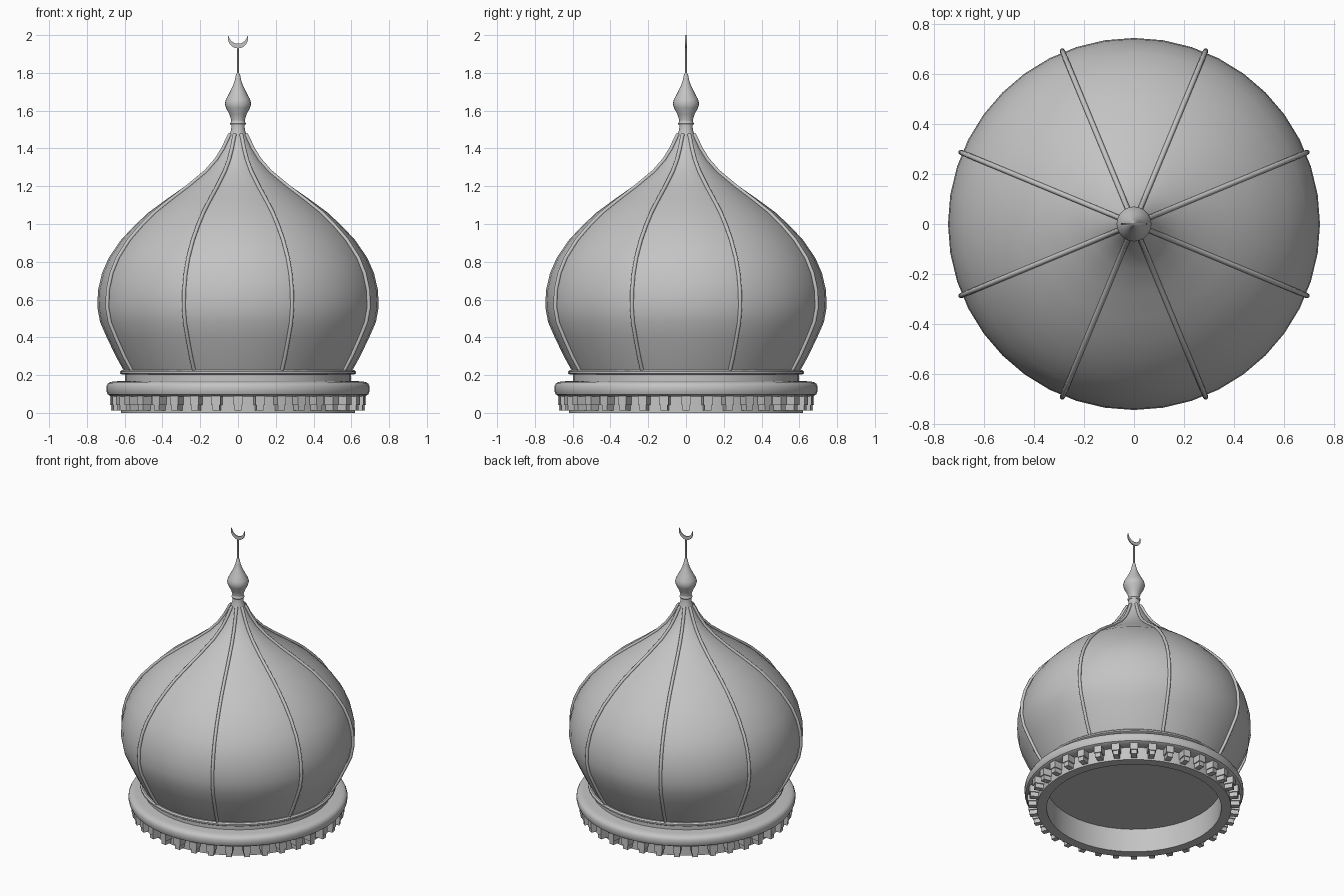
import bpy, bmesh, math
from mathutils import Matrix, Vector

if "Cube" in bpy.data.objects:
    bpy.data.objects.remove(bpy.data.objects["Cube"])

stone = bpy.data.materials.new("grey_stone")
stone.diffuse_color = (0.55, 0.55, 0.55, 1)
stone.use_nodes = True
stone.node_tree.nodes["Principled BSDF"].inputs["Base Color"].default_value = stone.diffuse_color


def finish(bm, name, angle=35):
    bmesh.ops.remove_doubles(bm, verts=bm.verts, dist=1e-5)
    bmesh.ops.recalc_face_normals(bm, faces=bm.faces)
    me = bpy.data.meshes.new(name)
    bm.to_mesh(me)
    bm.free()
    ob = bpy.data.objects.new(name, me)
    bpy.context.collection.objects.link(ob)
    me.materials.append(stone)
    bpy.ops.object.select_all(action='DESELECT')
    ob.select_set(True)
    bpy.context.view_layer.objects.active = ob
    bpy.ops.object.shade_smooth_by_angle(angle=math.radians(angle))
    return ob


def lathe(name, profile, sides=40):
    bm = bmesh.new()
    vs = [bm.verts.new((r, 0, z)) for r, z in profile]
    es = [bm.edges.new(p) for p in zip(vs, vs[1:])]
    bmesh.ops.spin(bm, geom=vs + es, cent=(0, 0, 0), axis=(0, 0, 1),
                   angle=2 * math.pi, steps=sides, use_merge=True)
    return finish(bm, name)


# onion dome
dome = [(.60, .215), (.647, .30), (.695, .40), (.73, .48), (.745, .56), (.741, .65),
        (.72, .74), (.685, .82), (.62, .915), (.55, .99), (.475, 1.06), (.38, 1.13),
        (.28, 1.2), (.18, 1.277), (.12, 1.34), (.08, 1.40), (.05, 1.46), (.036, 1.50),
        (.035, 1.53)]
lathe("onion_dome", [(0, .215)] + dome + [(0, 1.53)])

# hollow base with rounded cornice and ceiling disc
lathe("base_cornice", [(0, .165), (.556, .165), (.556, 0), (.62, 0), (.62, .088), (.672, .088),
                       (.69, .098), (.697, .115), (.697, .14), (.69, .155), (.675, .164),
                       (.65, .167), (.597, .17), (.597, .21), (0, .21)], 48)
# moulding below the dome
lathe("dome_moulding", [(.59, .203), (.615, .203), (.624, .209), (.624, .219), (.615, .227),
                        (.59, .227)], 48)

# finial bulb and rod
lathe("finial", [(0, 1.523), (.038, 1.523), (.042, 1.532), (.036, 1.542), (.036, 1.55),
                 (.045, 1.58), (.064, 1.615), (.07, 1.638), (.064, 1.66), (.045, 1.695),
                 (.028, 1.73), (.017, 1.76), (.011, 1.79), (.005, 1.80), (.005, 1.935),
                 (0, 1.935)], 20)

# crescent in the front plane, opening upward
bm = bmesh.new()
outer_c, outer_r, inner_c, inner_r = 1.983, .053, 2.005, .0503
a0 = math.asin((2.0 - outer_c) / outer_r)
b0 = math.asin((2.0 - inner_c) / inner_r)
n = 20
rows = []
for i in range(n + 1):
    t = i / n
    a = math.pi - a0 + t * (math.pi + 2 * a0)
    b = math.pi - b0 + t * (math.pi + 2 * b0)
    row = []
    for y in (-.004, .004):
        row.append(bm.verts.new((outer_r * math.cos(a), y, outer_c + outer_r * math.sin(a))))
        row.append(bm.verts.new((inner_r * math.cos(b), y, inner_c + inner_r * math.sin(b))))
    rows.append(row)
for p, q in zip(rows, rows[1:]):
    for i, j in ((0, 1), (1, 3), (3, 2), (2, 0)):
        bm.faces.new((p[i], p[j], q[j], q[i]))
finish(bm, "crescent")

# eight round ribs following the dome
bm = bmesh.new()
path = [(.608, .225)] + [(r + .005, z) for r, z in dome[1:-2]] + [(.044, 1.475)]
for k in range(8):
    rot = Matrix.Rotation(math.radians(22.5 + 45 * k), 3, 'Z')
    rings = []
    for i, (r, z) in enumerate(path):
        p, q = path[max(i - 1, 0)], path[min(i + 1, len(path) - 1)]
        d = Vector((q[0] - p[0], 0, q[1] - p[1])).normalized()
        nrm = Vector((d.z, 0, -d.x))
        ring = []
        for s in range(8):
            a = s * math.pi / 4
            v = Vector((r, 0, z)) + .0105 * (math.cos(a) * nrm + math.sin(a) * Vector((0, 1, 0)))
            ring.append(bm.verts.new(rot @ v))
        rings.append(ring)
    for p, q in zip(rings, rings[1:]):
        for s in range(8):
            bm.faces.new((p[s], p[s - 1], q[s - 1], q[s]))
    bm.faces.new(rings[0])
    bm.faces.new(rings[-1])
finish(bm, "dome_ribs", 50)

# corbels under the cornice: wide upper block, narrow lower block
bm = bmesh.new()
for k in range(36):
    rot = Matrix.Rotation(math.radians(10 * k), 4, 'Z')
    for r0, r1, w, z0, z1 in ((.61, .678, .05, .042, .09), (.61, .672, .036, .012, .044)):
        m = (rot @ Matrix.Translation(((r0 + r1) / 2, 0, (z0 + z1) / 2))
             @ Matrix.Diagonal((r1 - r0, w, z1 - z0, 1)))
        bmesh.ops.create_cube(bm, size=1, matrix=m)
finish(bm, "corbels")
